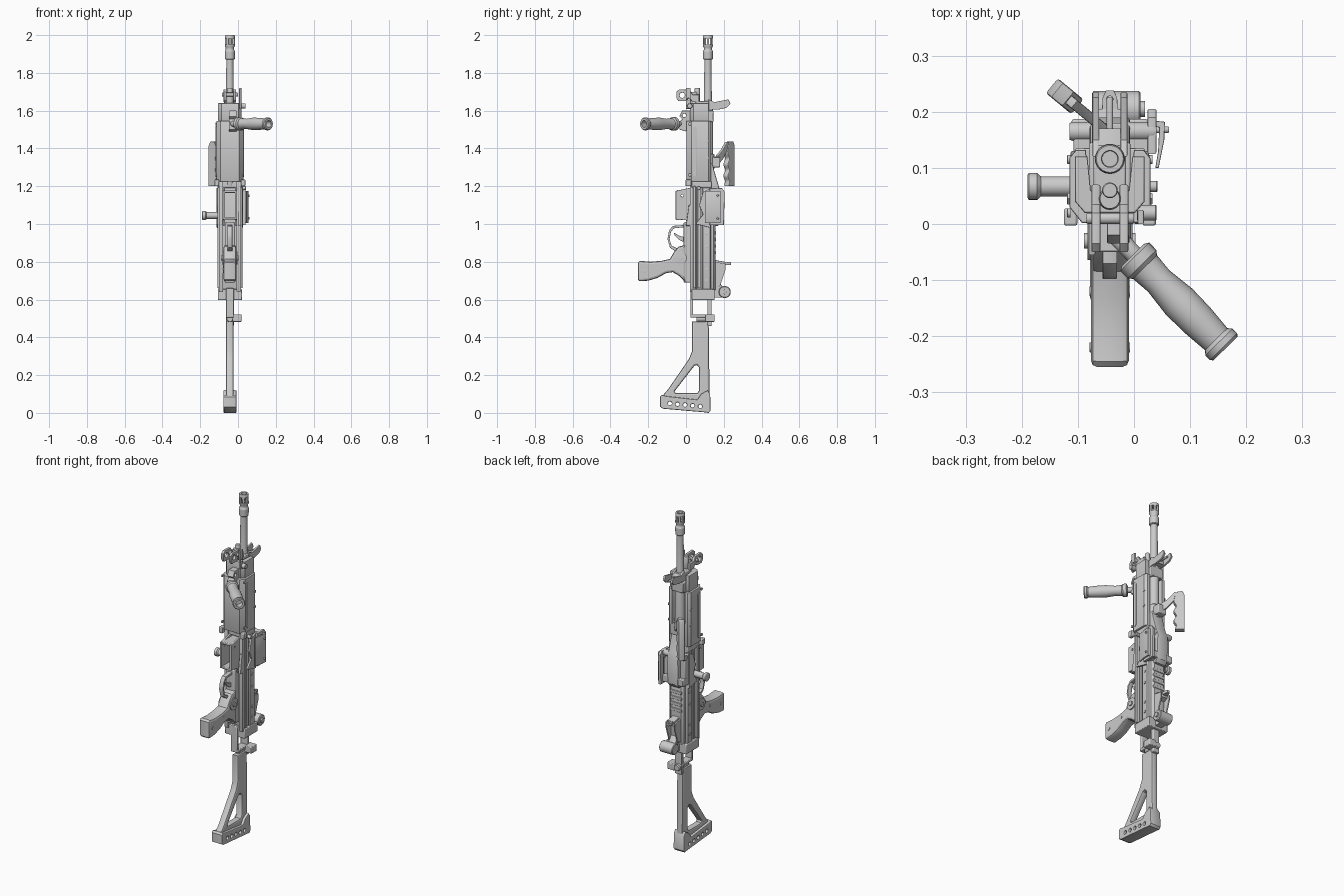
import bpy, math
from mathutils import Matrix, Vector

CX, BY = -0.043, 0.116          # barrel axis in x and y


def link(name, data):
    ob = bpy.data.objects.new(name, data)
    bpy.context.collection.objects.link(ob)
    return ob


def box(name, x0, x1, y0, y1, z0, z1, bev=0.004):
    v = [(x, y, z) for x in (x0, x1) for y in (y0, y1) for z in (z0, z1)]
    f = [(0, 1, 3, 2), (4, 6, 7, 5), (0, 4, 5, 1), (2, 3, 7, 6), (0, 2, 6, 4), (1, 5, 7, 3)]
    me = bpy.data.meshes.new(name)
    me.from_pydata(v, [], f)
    ob = link(name, me)
    if bev:
        m = ob.modifiers.new("bevel", 'BEVEL')
        m.width, m.segments = bev, 2
    return ob


def lathe(name, p0, p1, prof, n=24):
    """Turn (t, radius) points about the line p0-p1; t runs 0..1."""
    p0, p1 = Vector(p0), Vector(p1)
    q = (p1 - p0).to_track_quat('Z', 'Y')
    L = (p1 - p0).length
    vs = [p0 + q @ Vector((r * math.cos(2 * math.pi * k / n), r * math.sin(2 * math.pi * k / n), t * L))
          for t, r in prof for k in range(n)]
    fs = [(i * n + k, i * n + (k + 1) % n, (i + 1) * n + (k + 1) % n, (i + 1) * n + k)
          for i in range(len(prof) - 1) for k in range(n)]
    fs += [tuple(reversed(range(n))), tuple(range(len(vs) - n, len(vs)))]
    me = bpy.data.meshes.new(name)
    me.from_pydata(vs, [], fs)
    return link(name, me)


def cyl(name, p0, p1, r, n=20):
    return lathe(name, p0, p1, [(0, r * .88), (.04, r), (.96, r), (1, r * .88)], n)


def circle(y, z, r, n=14):
    return [(y + r * math.cos(2 * math.pi * k / n), z + r * math.sin(2 * math.pi * k / n)) for k in range(n)]


def plate(name, loops, origin, u, v, half, bev=0.003):
    """Filled outline with holes, in the plane u-v, extruded both ways by half."""
    cu = bpy.data.curves.new(name + "_curve", 'CURVE')
    cu.dimensions, cu.fill_mode = '2D', 'BOTH'
    cu.extrude, cu.bevel_depth, cu.bevel_resolution, cu.offset = half - bev, bev, 1, -bev
    for pts in loops:
        s = cu.splines.new('POLY')
        s.points.add(len(pts) - 1)
        for p, (a, b) in zip(s.points, pts):
            p.co = (a, b, 0, 1)
        s.use_cyclic_u = True
    tmp = link(name + "_tmp", cu)
    me = bpy.data.meshes.new_from_object(tmp.evaluated_get(bpy.context.evaluated_depsgraph_get()))
    bpy.data.objects.remove(tmp)
    u, v = Vector(u), Vector(v)
    m = Matrix((u, v, u.cross(v))).transposed().to_4x4()
    m.translation = Vector(origin)
    me.transform(m)
    return link(name, me)


def side(name, loops, x, half, bev=0.003):      # profile in y, z
    return plate(name, loops, (x, 0, 0), (0, 1, 0), (0, 0, 1), half, bev)


def section(name, pts, z0, z1, bev=0.003):      # cross-section in x, y
    return plate(name, [pts], (CX, 0, (z0 + z1) / 2), (1, 0, 0), (0, 1, 0), (z1 - z0) / 2, bev)


def mirror(half):                                # close a half section about the centre line
    return half + [(-x, y) for x, y in reversed(half)]


# Barrel and slotted flash hider
lathe("barrel", (CX, BY, 1.15), (CX, BY, 1.9), [(0, .027), (.6, .027), (.64, .021), (.93, .019), (1, .019)])
lathe("flash_hider_body", (CX, BY, 1.87), (CX, BY, 1.95),
      [(0, .022), (.05, .026), (.55, .027), (.65, .022), (.8, .022), (.9, .027), (1, .027), (1, .014), (.5, .014)])
lathe("flash_hider_ring", (CX, BY, 1.982), (CX, BY, 2.0),
      [(0, .014), (0, .026), (.8, .026), (1, .024), (1, .015), (0, .014)])
for i in range(6):
    ob = box("flash_hider_prong", .015, .026, -.006, .006, 1.945, 1.985, .001)
    ob.matrix_world = Matrix.Translation((CX, BY, 0)) @ Matrix.Rotation(i * math.pi / 3, 4, 'Z')

# Gas block, gas tube and front sight
box("gas_block", -.08, -.006, .035, .145, 1.54, 1.6)
box("gas_block_upper", -.072, -.014, .05, .14, 1.6, 1.65)
cyl("gas_tube", (CX, .045, 1.2), (CX, .045, 1.7), .02)
cyl("gas_regulator", (CX, .06, 1.64), (CX, .06, 1.72), .014)
cyl("regulator_pin", (-.085, .01, 1.685), (.0, .01, 1.685), .01)
for x in (-.068, -.018):
    side("front_sight_ear", [[(.12, 1.66), (.15, 1.645), (.225, 1.66), (.235, 1.635), (.215, 1.615),
                              (.17, 1.605), (.12, 1.605)]], x, .006, .002)
    side("bipod_lug", [[(-.05, 1.70), (-.035, 1.713), (.02, 1.71), (.035, 1.685), (.07, 1.685), (.07, 1.645),
                        (.035, 1.645), (.02, 1.665), (.0, 1.65), (-.04, 1.65), (-.05, 1.665)],
                       circle(-.02, 1.682, .014)], x, .008)
cyl("front_sight_post", (CX, .14, 1.63), (CX, .225, 1.63), .006)
side("front_sight_base", [[(.12, 1.61), (.17, 1.61), (.17, 1.64), (.12, 1.65)]], CX, .024)
side("sling_plate", [[(-.0, 1.61), (.025, 1.61), (.025, 1.72), (.0, 1.72)], circle(.012, 1.66, .006)], .012, .006)
cyl("sling_ring", (.005, .02, 1.625), (.04, .02, 1.625), .014)

# Handguard: open channel around the barrel, with lips below
section("handguard", mirror([(-.05, .002), (-.072, .03), (-.072, .118), (-.06, .132), (-.043, .132), (-.036, .06)]),
        1.225, 1.545)
section("handguard_nose", mirror([(-.045, .02), (-.062, .04), (-.062, .12), (-.04, .12), (-.034, .06)]), 1.545, 1.64)
for s in (-1, 1):
    box("handguard_lip", CX + s * .07 - .012, CX + s * .07 + .012, -.003, .028, 1.2, 1.235)
    for z in (1.26, 1.35, 1.44, 1.53):
        cyl("handguard_rivet", (CX + s * .07, .02 if z < 1.3 or z > 1.5 else .115, z),
            (CX + s * .076, .02 if z < 1.3 or z > 1.5 else .115, z), .008, 12)
    side("handguard_rib", [[(.035, 1.26), (.045, 1.25), (.055, 1.26), (.055, 1.51), (.045, 1.52), (.035, 1.51)]],
         CX + s * .072, .004, .001)

# Turned grip hanging from the gas block
lathe("side_grip", (-.002, -.055, 1.53), (.163, -.222, 1.53),
      [(0, .028), (.02, .036), (.1, .036), (.13, .030), (.28, .027), (.5, .033), (.7, .032), (.9, .028),
       (.93, .034), (.98, .034), (1, .030), (1, .018), (.85, .018)])
side("side_grip_bracket", [[(.035, 1.6), (-.02, 1.6), (-.035, 1.57), (-.02, 1.555), (-.035, 1.54), (-.035, 1.5),
                            (.0, 1.49), (.035, 1.52)], circle(-.01, 1.575, .01)], CX + .015, .02)
cyl("side_grip_axle", (CX + .01, -.02, 1.53), (.02, -.075, 1.53), .016)

# Folded carrying handle with finger grooves
d = Vector((-.77, .638, 0))
groove = [(.06 + .007 * math.cos(2 * math.pi * k / 8), 1.225 + k * .0075) for k in range(21)]
plate("carry_handle_grip", [groove + [(.06, 1.41), (.075, 1.435), (.1, 1.438), (.112, 1.415), (.112, 1.2), (.06, 1.2)]],
      (-.06, .175, 0), d, (0, 0, 1), .017, .005)
plate("carry_handle_arm", [[(-.02, 1.31), (.02, 1.34), (.07, 1.40), (.09, 1.43), (.06, 1.435), (.02, 1.39), (-.02, 1.36)]],
      (-.06, .175, 0), d, (0, 0, 1), .009)
cyl("carry_handle_collar", (CX, BY, 1.29), (CX, BY, 1.37), .034)
box("carry_handle_foot", -.075, -.02, .12, .18, 1.3, 1.355)

# Receiver: channel section with side rails and end caps
section("receiver", mirror([(-.024, .052), (-.036, .052), (-.036, .02), (-.058, .02), (-.058, .05), (-.05, .055),
                            (-.05, .085), (-.06, .09), (-.06, .128), (-.045, .135)]), .64, 1.225)
box("receiver_end_cap", -.107, .022, .03, .152, .598, .655)
box("receiver_front_ring", -.105, .02, .03, .135, 1.19, 1.225)
for s in (-1, 1):
    box("side_rail", CX + s * .06 - .006, CX + s * .06 + .006, .038, .052, .66, 1.2, .002)
    box("side_guide", CX + s * .054 - .005, CX + s * .054 + .005, .062, .078, .66, 1.2, .002)
    side("side_plate", [[(.05, 1.0), (.13, .98), (.13, 1.19), (.09, 1.17), (.07, 1.1), (.09, 1.05)]],
         CX + s * .064, .006)
    for z in (.7, .76, .88, .95):
        cyl("receiver_pin", (CX + s * .055, .11, z), (CX + s * .064, .11, z), .008, 12)
cyl("charging_handle", (-.17, .067, 1.045), (-.1, .067, 1.045), .018)
lathe("charging_knob", (-.19, .067, 1.045), (-.165, .067, 1.045), [(0, .02), (.1, .024), (.7, .024), (1, .017)])

# Top cover, feed cover and case deflector
section("top_cover", mirror([(-.05, .125), (-.046, .146), (-.032, .156)]), .65, 1.02)
for z in (.84, .875, .91, .945):
    box("top_cover_rib", -.08, -.006, .15, .16, z, z + .018, .003)
side("feed_cover", [[(.125, .99), (.17, .99), (.185, 1.01), (.19, 1.16), (.175, 1.195), (.15, 1.28), (.14, 1.32),
                     (.12, 1.32)]], CX, .036, .006)
box("feed_tray", -.108, .03, .125, .165, 1.005, 1.185)
cyl("feed_cover_hinge", (-.115, .165, 1.175), (.04, .165, 1.175), .017)
for s in (-1, 1):
    box("feed_cover_latch", CX + s * .05 - .018, CX + s * .05 + .018, .15, .187, 1.01, 1.05)
side("feed_frame", [[(.125, .995), (.2, .995), (.205, 1.17), (.19, 1.19), (.125, 1.19)],
                    [(.14, 1.03), (.175, 1.03), (.175, 1.16), (.14, 1.16)]], .032, .008)
plate("case_deflector", [[(.03, .185), (.055, .182), (.054, .15), (.048, .12), (.044, .10), (.038, .10), (.043, .13),
                          (.045, .172), (.03, .175)]], (0, 0, 1.09), (1, 0, 0), (0, 1, 0), .085, .002)
for z in (1.03, 1.15):
    cyl("deflector_pin", (.02, .168, z), (.062, .168, z), .006, 12)
cyl("cover_lock", (.0, .067, 1.19), (.042, .067, 1.19), .01)

# Rear sight with drum and ring
side("rear_sight_base", [[(.14, .61), (.2, .61), (.2, .66), (.17, .7), (.175, .76), (.2, .77), (.205, .8), (.15, .81),
                          (.14, .8)]], CX, .022)
cyl("rear_sight_drum", (-.075, .205, .64), (.012, .205, .64), .032)
cyl("rear_sight_drum_hub", (.01, .205, .64), (.02, .205, .64), .014)
plate("rear_sight_ring", [[(-.058, .18), (-.028, .18), (-.03, .225), (-.036, .238), (-.05, .238), (-.056, .225)],
                          circle(CX, .222, .006)], (0, 0, .79), (1, 0, 0), (0, 1, 0), .008, .001)
for x in (-.071, -.016):
    side("rear_sight_ear", [[(.15, .67), (.18, .67), (.21, .76), (.21, .79), (.15, .8)]], x, .004, .001)

# Magazine well
side("magazine_well", [[(-.055, 1.025), (-.055, 1.175), (.06, 1.2), (.06, .99), (.01, .99), (.0, 1.02)],
                       circle(-.02, 1.15, .006)], -.075, .006)
side("magazine_well", [[(-.055, 1.025), (-.055, 1.175), (.06, 1.2), (.06, .99), (.01, .99), (.0, 1.02)],
                       circle(-.02, 1.15, .006)], -.011, .006)
box("magazine_well_front", -.075, -.011, -.05, .06, 1.165, 1.18)
box("magazine_well_back", -.075, -.011, -.05, .06, 1.02, 1.035)
side("magazine_catch", [[(.0, .99), (.03, .99), (.03, 1.1), (.015, 1.1)]], .008, .008)

# Trigger group and pistol grip
box("trigger_housing", -.07, -.016, -.012, .06, .69, 1.01, .006)
side("trigger_guard", [[(-.0, .995), (-.07, .99), (-.09, .965), (-.098, .92), (-.085, .875), (-.04, .845), (.0, .85)],
                       [(-.012, .983), (-.065, .977), (-.08, .957), (-.087, .92), (-.076, .885), (-.035, .865), (-.012, .87)]],
     CX, .013, .002)
side("trigger", [[(-.0, .93), (-.03, .935), (-.065, .955), (-.06, .94), (-.035, .915), (-.0, .9)]], CX, .006, .002)
side("pistol_grip", [[(.0, .89), (-.04, .88), (-.065, .85), (-.085, .815), (-.13, .805), (-.19, .8), (-.245, .805),
                      (-.255, .795), (-.255, .705), (-.247, .697), (-.2, .7), (-.15, .715), (-.105, .74), (-.07, .745),
                      (-.035, .725), (.0, .69)]], CX, .034, .012)
for s in (-1, 1):
    cyl("selector_disc", (CX + s * .028, -.03, .82), (CX + s * .04, -.03, .82), .034)
    cyl("selector_hub", (CX + s * .038, -.03, .82), (CX + s * .046, -.03, .82), .014)
    for y, z in ((-.12, .775), (-.22, .75)):
        cyl("grip_screw", (CX + s * .03, y, z), (CX + s * .036, y, z), .009, 12)

# Stock struts, clamp, skeleton stock and butt
box("lower_strut", -.064, -.022, .024, .038, .51, .66)
box("upper_strut", -.064, -.022, .114, .136, .46, .66)
box("stock_clamp", -.064, -.02, .024, .14, .505, .522)
box("stock_latch", -.03, .018, .1, .152, .482, .522)
cyl("stock_pivot", (CX, .055, .5), (CX, .15, .5), .018)
side("stock_frame", [[(.033, .485), (.12, .485), (.122, .33), (.125, .06), (-.125, .06), (-.125, .09), (-.095, .125),
                      (-.05, .19), (.015, .285), (.033, .33)],
                     [(.045, .25), (.058, .253), (.07, .24), (.07, .12), (.06, .105), (-.055, .105), (-.06, .115)],
                     [(.07, .42), (.082, .42), (.082, .47), (.07, .47)]], CX, .02, .009)
side("butt_plate", [[(-.137, .085), (-.128, .095), (-.1, .088), (.06, .07), (.08, .1), (.115, .12), (.128, .1),
                     (.13, .012), (.12, 0), (.1, .003), (-.12, .022), (-.137, .032)]]
     + [circle(-.085 + i * .04, .05 - i * .004, .01) for i in range(5)], CX, .035, .005)

# Smooth curved surfaces, keep hard edges
bpy.context.view_layer.update()
for ob in bpy.context.scene.objects:
    ob.select_set(True)
    bpy.context.view_layer.objects.active = ob
bpy.ops.object.shade_smooth_by_angle(angle=math.radians(32))
